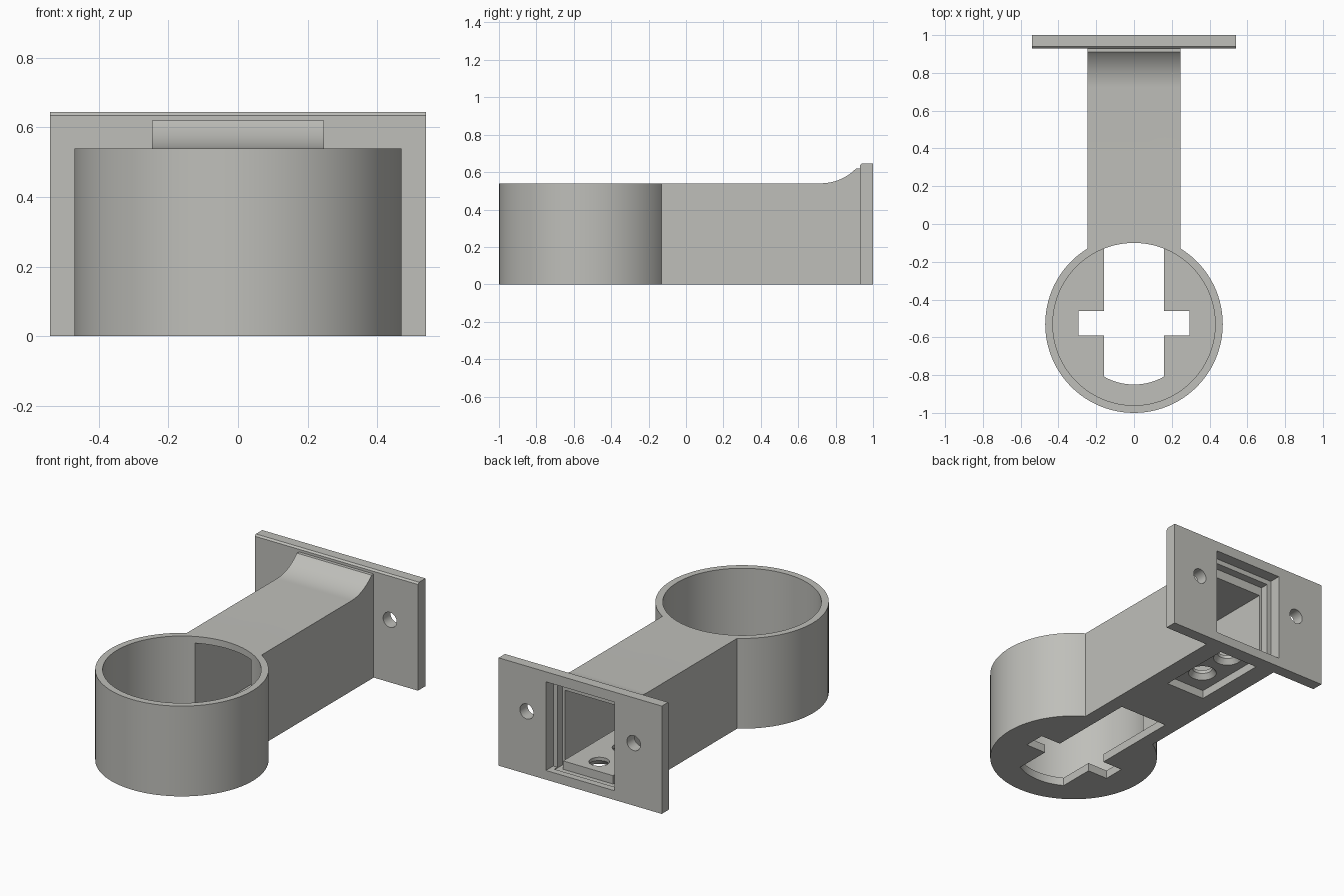
import bpy, bmesh, math

if "Cube" in bpy.data.objects:
    bpy.data.objects.remove(bpy.data.objects["Cube"])

grey = bpy.data.materials.new("warm grey plastic")
grey.diffuse_color = (0.52, 0.52, 0.49, 1)
grey.use_nodes = True
grey.node_tree.nodes["Principled BSDF"].inputs["Base Color"].default_value = grey.diffuse_color
CY = -0.53  # cup centre


def finish(bm, name):
    bmesh.ops.recalc_face_normals(bm, faces=bm.faces)
    me = bpy.data.meshes.new(name)
    bm.to_mesh(me)
    bm.free()
    ob = bpy.data.objects.new(name, me)
    bpy.context.collection.objects.link(ob)
    me.materials.append(grey)
    return ob


def prism(name, points, offset):
    """Extrude a closed outline along an offset."""
    bm = bmesh.new()
    face = bm.faces.new([bm.verts.new(p) for p in points])
    geom = bmesh.ops.extrude_face_region(bm, geom=[face])["geom"]
    bmesh.ops.translate(bm, vec=offset,
                        verts=[v for v in geom if isinstance(v, bmesh.types.BMVert)])
    return finish(bm, name)


def box(name, x, y, z):
    (x0, x1), (y0, y1), (z0, z1) = x, y, z
    return prism(name, [(x0, y0, z0), (x1, y0, z0), (x1, y1, z0), (x0, y1, z0)],
                 (0, 0, z1 - z0))


def circle(r, cx, cy, z, n):
    return [(cx + r * math.cos(2 * math.pi * i / n),
             cy + r * math.sin(2 * math.pi * i / n), z) for i in range(n)]


def cylinder(name, r, cx, cy, z0, z1, n=96):
    return prism(name, circle(r, cx, cy, z0, n), (0, 0, z1 - z0))


def combine(target, tool, op):
    mod = target.modifiers.new(op, 'BOOLEAN')
    mod.operation, mod.object, mod.solver = op, tool, 'EXACT'
    bpy.context.view_layer.objects.active = target
    bpy.ops.object.modifier_apply(modifier=mod.name)
    bpy.data.objects.remove(tool)


# Round cup
body = cylinder("cup_bracket", 0.47, 0, CY, 0, 0.54)

# Arm with a curved flare rising towards the plate
w = 0.247
top = [(0.72 + 0.266 * math.sin(a), 0.806 - 0.266 * math.cos(a))
       for a in [i * math.radians(44) / 12 for i in range(13)]]
outline = [(CY, 0)] + [(0.94, 0), (0.94, 0.62), (0.91, 0.62)] + top[::-1] + [(CY, 0.54)]
combine(body, prism("arm", [(-w, y, z) for y, z in outline], (2 * w, 0, 0)), 'UNION')

# Mounting plate with a small front top bevel
plate = [(0.93, 0), (1, 0), (1, 0.645), (0.94, 0.645), (0.93, 0.635)]
combine(body, prism("plate", [(-0.54, y, z) for y, z in plate], (1.08, 0, 0)), 'UNION')

# Cup bore, arm tunnel and stepped opening in the plate
combine(body, cylinder("bore", 0.43, 0, CY, 0.05, 0.7), 'DIFFERENCE')
combine(body, box("tunnel", (-0.185, 0.185), (CY, 0.95), (0.05, 0.50)), 'DIFFERENCE')
combine(body, box("inner_step", (-0.2, 0.2), (0.88, 0.96), (0.05, 0.555)), 'DIFFERENCE')
combine(body, box("opening", (-0.227, 0.227), (0.93, 1.1), (0.055, 0.585)), 'DIFFERENCE')

# Floor slot: rounded front end, long straight run and cross arms
r = 0.32
a0 = math.acos(0.16 / r)
arc = [(r * math.cos(a), CY + r * math.sin(a), -0.1)
       for a in [math.pi + a0 + (math.pi - 2 * a0) * i / 16 for i in range(17)]]
right = [(0.16, -0.59), (0.293, -0.59), (0.293, -0.46), (0.16, -0.46), (0.16, 0.083)]
slot = arc + [(x, y, -0.1) for x, y in right] + [(-x, y, -0.1) for x, y in right[::-1]]
combine(body, prism("slot", slot, (0, 0, 0.17)), 'DIFFERENCE')

# Raised pad inside the arm, with a pocket below and two countersunk holes
combine(body, box("pad", (-0.165, 0.165), (0.41, 0.925), (0.03, 0.10)), 'UNION')
combine(body, box("pocket", (-0.13, 0.13), (0.45, 0.915), (-0.1, 0.05)), 'DIFFERENCE')
for y in (0.60, 0.82):
    combine(body, cylinder("hole", 0.056, 0, y, 0.0, 0.2, 32), 'DIFFERENCE')
    bm = bmesh.new()
    rings = [[bm.verts.new(p) for p in circle(rad, 0, y, z, 32)]
             for rad, z in ((0.09, 0.035), (0.05, 0.088))]
    for i in range(32):
        j = (i + 1) % 32
        bm.faces.new((rings[0][i], rings[0][j], rings[1][j], rings[1][i]))
    for ring in rings:
        bm.faces.new(ring)
    combine(body, finish(bm, "countersink"), 'DIFFERENCE')

# Screw holes through the plate
for x in (-0.354, 0.354):
    pts = [(px, 0.8, pz) for px, pz, _ in circle(0.045, x, 0.374, 0, 32)]
    combine(body, prism("screw_hole", pts, (0, 0.4, 0)), 'DIFFERENCE')

bpy.ops.object.select_all(action='DESELECT')
body.select_set(True)
bpy.context.view_layer.objects.active = body
bpy.ops.object.shade_smooth_by_angle(angle=math.radians(25))
